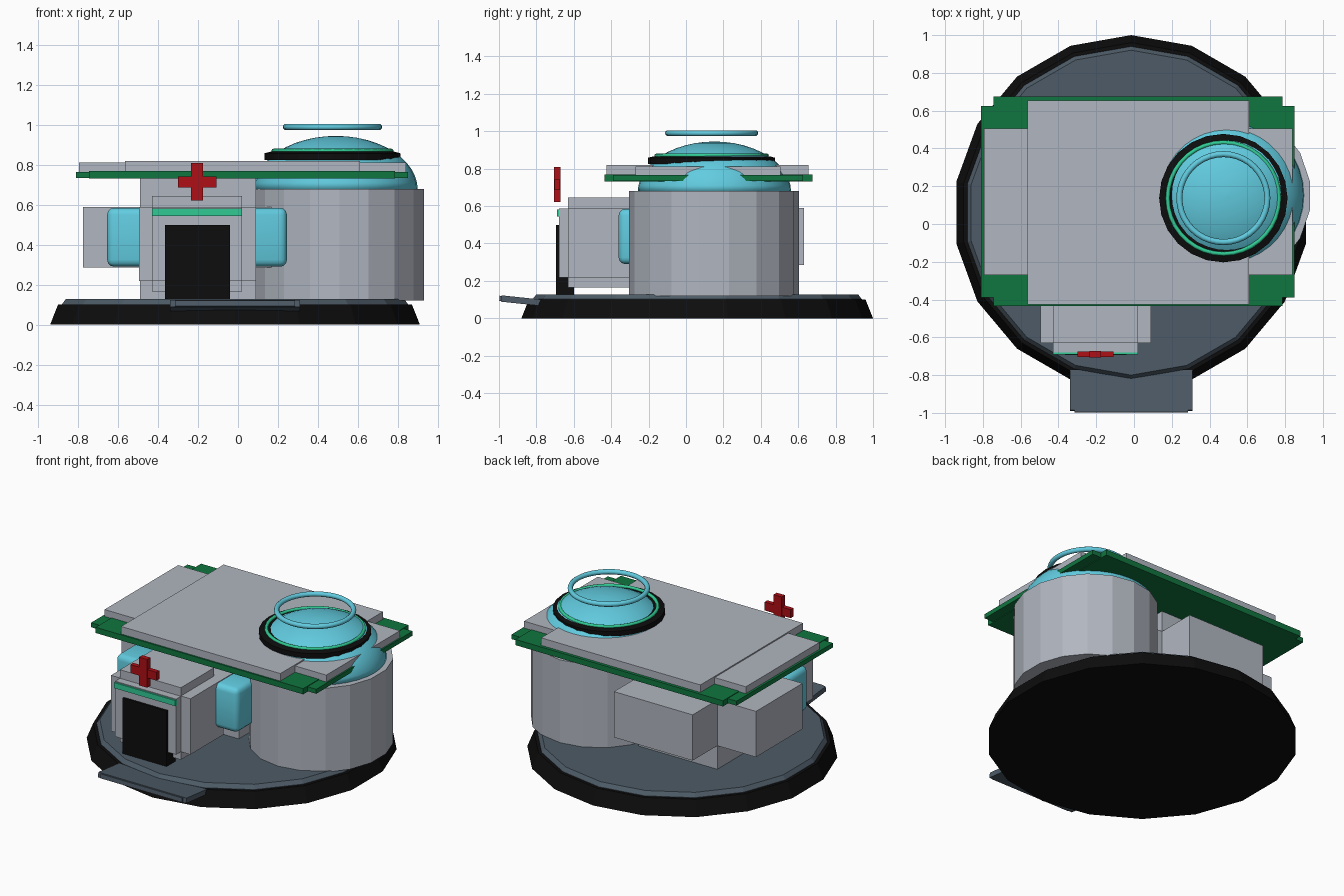
import bpy, bmesh, math
from mathutils import Matrix

old = bpy.data.objects.get("Cube")
if old:
    bpy.data.objects.remove(old, do_unlink=True)


def material(name, rgb):
    m = bpy.data.materials.new(name)
    m.use_nodes = True
    m.diffuse_color = (*rgb, 1)
    m.node_tree.nodes["Principled BSDF"].inputs["Base Color"].default_value = (*rgb, 1)
    return m


GREY = material("pale grey", (0.44, 0.47, 0.53))
BLACK = material("black", (0.004, 0.004, 0.004))
SLATE = material("slate", (0.075, 0.105, 0.135))
GREEN = material("dark green", (0.005, 0.18, 0.05))
MINT = material("mint green", (0.03, 0.6, 0.3))
BLUE = material("sky blue", (0.12, 0.6, 0.74))
RED = material("red", (0.42, 0.005, 0.008))


def finish(name, bm, mat, smooth=False):
    bmesh.ops.recalc_face_normals(bm, faces=bm.faces)
    me = bpy.data.meshes.new(name)
    bm.to_mesh(me)
    bm.free()
    me.materials.append(mat)
    for p in me.polygons:
        p.use_smooth = smooth
    ob = bpy.data.objects.new(name, me)
    bpy.context.scene.collection.objects.link(ob)
    return ob


def blocks(name, mat, *ranges):
    """One object from overlapping boxes, each given as x, y and z ranges."""
    bm = bmesh.new()
    for spans in ranges:
        mid = [(a + b) / 2 for a, b in spans]
        size = [b - a for a, b in spans]
        bmesh.ops.create_cube(bm, size=1, matrix=Matrix.Translation(mid) @ Matrix.Diagonal((*size, 1)))
    return finish(name, bm, mat)


def lathe(name, mat, center, profile, sides, smooth=False, closed=False, sy=1):
    """Revolve (radius, z) points about a vertical axis; open ends are capped."""
    bm = bmesh.new()
    rings = []
    for r, z in profile:
        ring = []
        for i in range(sides):
            a = math.pi / 2 + math.tau * i / sides
            ring.append(bm.verts.new((center[0] + r * math.cos(a), center[1] + sy * r * math.sin(a), z)))
        rings.append(ring)
    pairs = list(zip(rings, rings[1:]))
    if closed:
        pairs.append((rings[-1], rings[0]))
    else:
        bm.faces.new(rings[0])
        bm.faces.new(rings[-1])
    for a, b in pairs:
        for i in range(sides):
            j = (i + 1) % sides
            bm.faces.new((a[i], a[j], b[j], b[i]))
    return finish(name, bm, mat, smooth)


def circle(radius, z, minor, count):
    steps = [math.tau * i / count for i in range(count)]
    return [(radius + minor * math.cos(t), z + minor * math.sin(t)) for t in steps]


# Round ground plate
base = (-0.015, 0.06)
lathe("base_rim", BLACK, base, [(0.94, 0), (0.9, 0.1)], 18)
lathe("base_floor", SLATE, base, [(0.88, 0.09), (0.88, 0.102), (0.86, 0.128)], 18)

# Tilted entry ramp with notched corners
ramp = blocks("entry_ramp", SLATE,
              ((-0.325, 0.325), (-0.12, 0.12), (-0.017, 0.017)),
              ((-0.3, 0.3), (-0.13, 0.13), (-0.014, 0.014)))
ramp.location = (-0.015, -0.868, 0.093)
ramp.rotation_euler.x = -0.105

# Round tower
tower = (0.507, 0.15)
lathe("round_tower", GREY, tower, [(0.43, 0.12), (0.43, 0.68)], 18, sy=1.055)

# Glass dome
quarter = [math.pi / 2 * i / 12 for i in range(12)]
dome_profile = [(0.41 * math.cos(t), 0.675 + 0.27 * math.sin(t)) for t in quarter]
dome = lathe("glass_dome", BLUE, (0.49, 0.152), dome_profile + [(0.002, 0.945)], 36, True)

# Rings around and above the dome
hub = (0.473, 0.137)
lathe("dome_collar", BLACK, hub, [(0.27, 0.825), (0.34, 0.825), (0.34, 0.858), (0.31, 0.866), (0.27, 0.866)], 24,
      closed=True)
lathe("dome_trim", MINT, hub, circle(0.295, 0.87, 0.011, 8), 36, True, True)
lathe("floating_ring", BLUE, hub, circle(0.233, 0.99, 0.016, 10), 40, True, True)

# Main room made of three crossing blocks
core_x, core_y, mid_z = (-0.49, 0.09), (-0.12, 0.37), (0.285, 0.59)
blocks("main_room", GREY,
       ((-0.775, 0.365), core_y, mid_z),
       (core_x, (-0.3, 0.63), mid_z),
       (core_x, core_y, (0.12, 0.745)))

# Rounded window band behind the entrance
window = blocks("window_band", BLUE, ((-0.655, 0.245), (-0.36, -0.1), (0.29, 0.585)))
bev = window.modifiers.new("rounded_edges", "BEVEL")
bev.width = 0.035
bev.segments = 3
for p in window.data.polygons:
    p.use_smooth = True

# Entrance porch
porch_x = (-0.43, 0.02)
blocks("entrance_porch", GREY,
       ((-0.495, 0.09), (-0.63, -0.28), (0.218, 0.59)),
       (porch_x, (-0.63, -0.28), (0.165, 0.645)),
       (porch_x, (-0.68, -0.28), (0.218, 0.588)))
blocks("door", BLACK, ((-0.365, -0.04), (-0.694, -0.6), (0.12, 0.498)))
blocks("door_light", MINT, ((-0.43, 0.02), (-0.69, -0.67), (0.545, 0.582)))

# Roof slabs with notched corners
blocks("roof_trim", GREEN,
       ((-0.81, 0.85), (-0.39, 0.625), (0.735, 0.765)),
       ((-0.745, 0.785), (-0.435, 0.675), (0.731, 0.769)))
blocks("roof_slab", GREY,
       ((-0.795, 0.84), (-0.27, 0.505), (0.76, 0.811)),
       ((-0.565, 0.61), (-0.425, 0.655), (0.76, 0.819)))

# Red cross sign above the door
blocks("cross_sign", RED,
       ((-0.235, -0.175), (-0.706, -0.672), (0.622, 0.81)),
       ((-0.3, -0.108), (-0.704, -0.674), (0.686, 0.742)))
